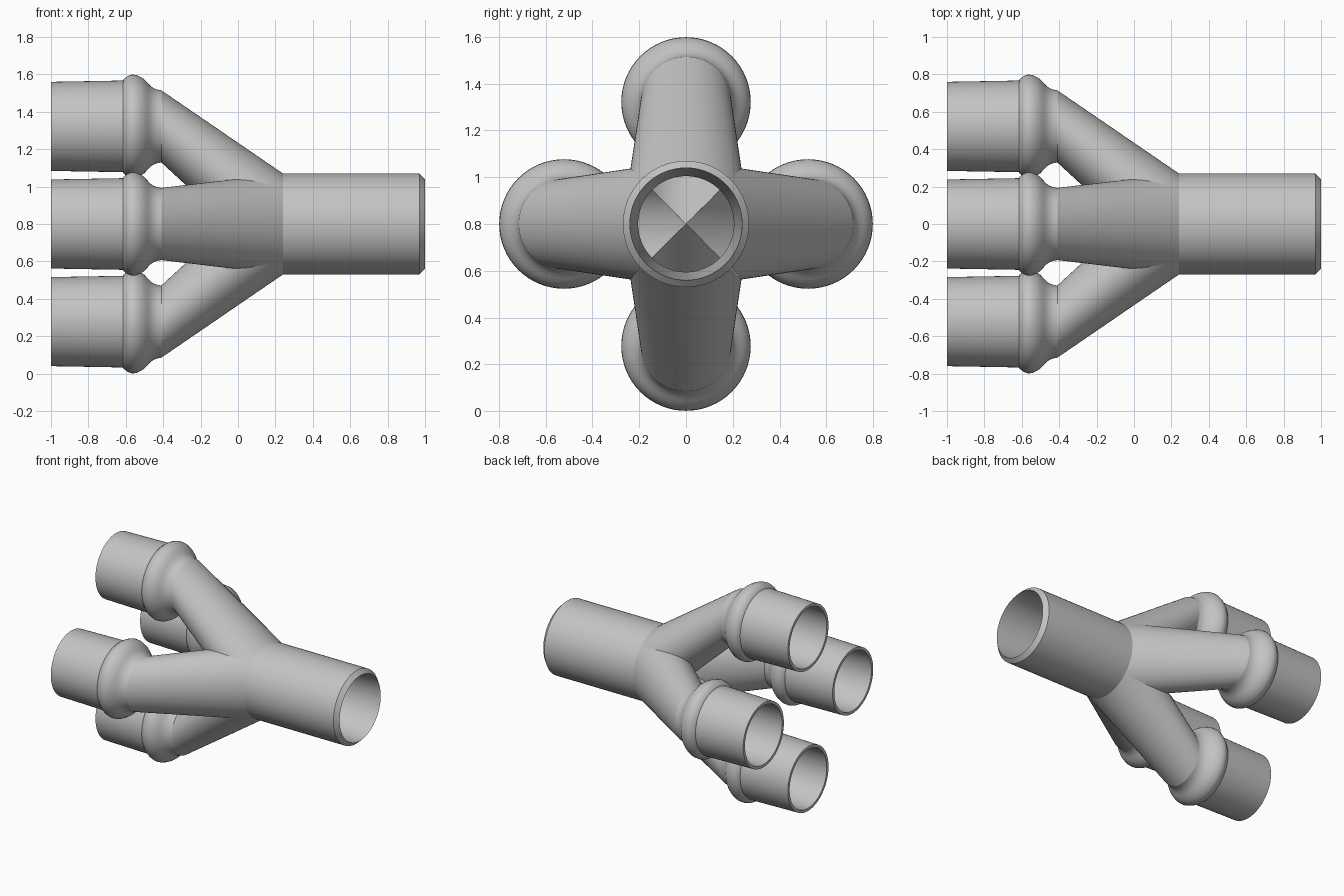
import bpy
import bmesh
import math
from mathutils import Matrix

if "Cube" in bpy.data.objects:
    bpy.data.objects.remove(bpy.data.objects["Cube"])

SEGMENTS = 64
AXIS_HEIGHT = 0.8
ARM_OFFSET = 0.522     # distance of each socket axis from the main axis
NECK_X, JOIN_X = -0.41, 0.24

grey = bpy.data.materials.new("light_grey")
grey.use_nodes = True
colour = (0.55, 0.55, 0.55, 1)
grey.diffuse_color = colour
grey.node_tree.nodes["Principled BSDF"].inputs["Base Color"].default_value = colour


def add_tube(bm, rings):
    """Skin a row of circles, each given as (x, z offset, radius)."""
    loops = []
    for x, z, r in rings:
        angles = [2 * math.pi * i / SEGMENTS for i in range(SEGMENTS)]
        loops.append([bm.verts.new((x, r * math.sin(a), z + r * math.cos(a)))
                      for a in angles])
    for a, b in zip(loops, loops[1:]):
        for i in range(SEGMENTS):
            j = (i + 1) % SEGMENTS
            bm.faces.new((a[i], b[i], b[j], a[j]))


def finish(name, bm, turn=0.0):
    """Turn the part about the main axis and make it an object."""
    bm.transform(Matrix.Translation((0, 0, AXIS_HEIGHT)) @ Matrix.Rotation(turn, 4, 'X'))
    mesh = bpy.data.meshes.new(name)
    bm.to_mesh(mesh)
    bm.free()
    mesh.materials.append(grey)
    obj = bpy.data.objects.new(name, mesh)
    bpy.context.collection.objects.link(obj)
    bpy.ops.object.select_all(action='DESELECT')
    obj.select_set(True)
    bpy.context.view_layer.objects.active = obj
    bpy.ops.object.shade_smooth_by_angle(angle=math.radians(30))


# Main pipe with chamfered mouth and tapered bore
bm = bmesh.new()
add_tube(bm, [(x, 0, r) for x, r in
              [(JOIN_X, 0.27), (0.97, 0.27), (1.0, 0.24), (JOIN_X, 0.205)]])
finish("collector_pipe", bm)

# Socket profile: bore outwards, rim, sleeve, rounded collar, neck
SOCKET = [(NECK_X, 0.16), (-0.46, 0.168), (-0.52, 0.205), (-0.6, 0.212), (-1.0, 0.217),
          (-1.0, 0.238), (-0.615, 0.245), (-0.612, 0.252), (-0.588, 0.27),
          (-0.567, 0.277), (-0.545, 0.275), (-0.52, 0.264), (-0.5, 0.25),
          (-0.485, 0.234), (-0.468, 0.216), (-0.45, 0.204), (-0.43, 0.196),
          (NECK_X, 0.193)]

for k, side in enumerate(["upper", "front", "lower", "back"]):
    turn = k * math.pi / 2

    # Slanted branch and its bore, mitred against the neighbouring branches
    bm = bmesh.new()
    add_tube(bm, [(NECK_X, ARM_OFFSET, 0.193), (JOIN_X, 0, 0.27)])
    add_tube(bm, [(JOIN_X, 0, 0.205), (NECK_X, ARM_OFFSET, 0.16)])
    for s in (-1, 1):
        bmesh.ops.bisect_plane(bm, geom=bm.verts[:] + bm.edges[:] + bm.faces[:],
                               dist=1e-5, plane_co=(0, 0, 0), plane_no=(0, s, -1),
                               clear_outer=True)
    finish(side + "_branch", bm, turn)

    # Straight socket with collar
    bm = bmesh.new()
    add_tube(bm, [(x, ARM_OFFSET, r) for x, r in SOCKET])
    finish(side + "_socket", bm, turn)
